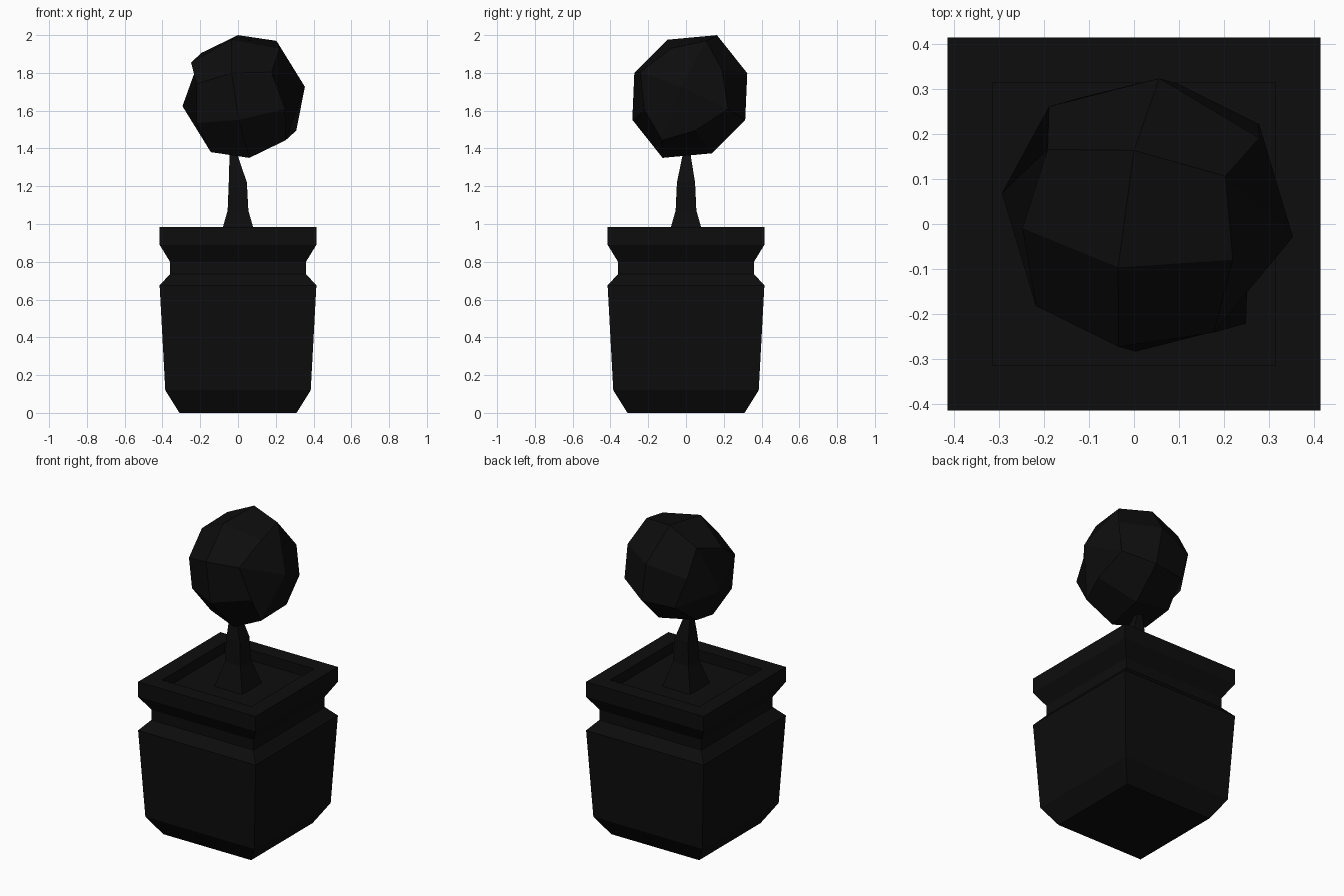
import bpy, bmesh
from mathutils import Vector

if "Cube" in bpy.data.objects:
    bpy.data.objects.remove(bpy.data.objects["Cube"])

black = bpy.data.materials.new("matte black")
black.diffuse_color = (0.004, 0.004, 0.004, 1)
black.use_nodes = True
black.node_tree.nodes["Principled BSDF"].inputs["Base Color"].default_value = black.diffuse_color


def finish(name, bm):
    bmesh.ops.recalc_face_normals(bm, faces=bm.faces)
    mesh = bpy.data.meshes.new(name)
    bm.to_mesh(mesh)
    bm.free()
    mesh.materials.append(black)
    obj = bpy.data.objects.new(name, mesh)
    bpy.context.collection.objects.link(obj)
    return obj


def square_loft(name, rings):
    """Loft square rings given as (half width, z, centre x, centre y), capping both ends."""
    bm = bmesh.new()
    loops = []
    for h, z, cx, cy in rings:
        loops.append([bm.verts.new((cx + sx * h, cy + sy * h, z))
                      for sx, sy in ((-1, -1), (1, -1), (1, 1), (-1, 1))])
    for lo, hi in zip(loops, loops[1:]):
        for i in range(4):
            j = (i + 1) % 4
            bm.faces.new((lo[i], lo[j], hi[j], hi[i]))
    bm.faces.new(loops[0][::-1])
    bm.faces.new(loops[-1])
    return finish(name, bm)


# Square planter with waist, rim and sunken soil
pot_profile = [(0.31, 0), (0.385, 0.12), (0.415, 0.675), (0.36, 0.735), (0.36, 0.80),
               (0.415, 0.89), (0.415, 0.985), (0.315, 0.985), (0.315, 0.92)]
square_loft("planter", [(h, z, 0, 0) for h, z in pot_profile])

# Tapered square trunk, leaning slightly at the top
square_loft("trunk", [(0.10, 0.915, 0, 0), (0.055, 1.07, 0, 0),
                      (0.048, 1.22, -0.001, 0), (0.023, 1.355, -0.022, 0.003),
                      (0.016, 1.40, -0.029, 0.004)])

# Clipped foliage ball: once-subdivided cube, rounded by vertex kind and tilted
centre = Vector((0.03, 0.02, 1.675))
axes = (Vector((0.976, -0.147, 0.155)), Vector((0.197, 0.903, -0.381)),
        Vector((-0.084, 0.403, 0.910)))
kinds = {(1, 0, 0): (0.332, 0, 0), (0, 1, 0): (0, 0.325, 0), (0, 0, 1): (0, 0, 0.357),
         (1, 1, 0): (0.203, 0.257, 0), (1, 0, 1): (0.203, 0, 0.289),
         (0, 1, 1): (0, 0.233, 0.233), (1, 1, 1): (0.24, 0.15, 0.176)}
bm = bmesh.new()
bmesh.ops.create_cube(bm, size=2)
bmesh.ops.subdivide_edges(bm, edges=bm.edges[:], cuts=1, use_grid_fill=True)
for v in bm.verts:
    signs = [round(c) for c in v.co]
    size = kinds[tuple(abs(s) for s in signs)]
    v.co = centre + sum((a * s * r for a, s, r in zip(axes, signs, size)), Vector())
finish("foliage_ball", bm)
